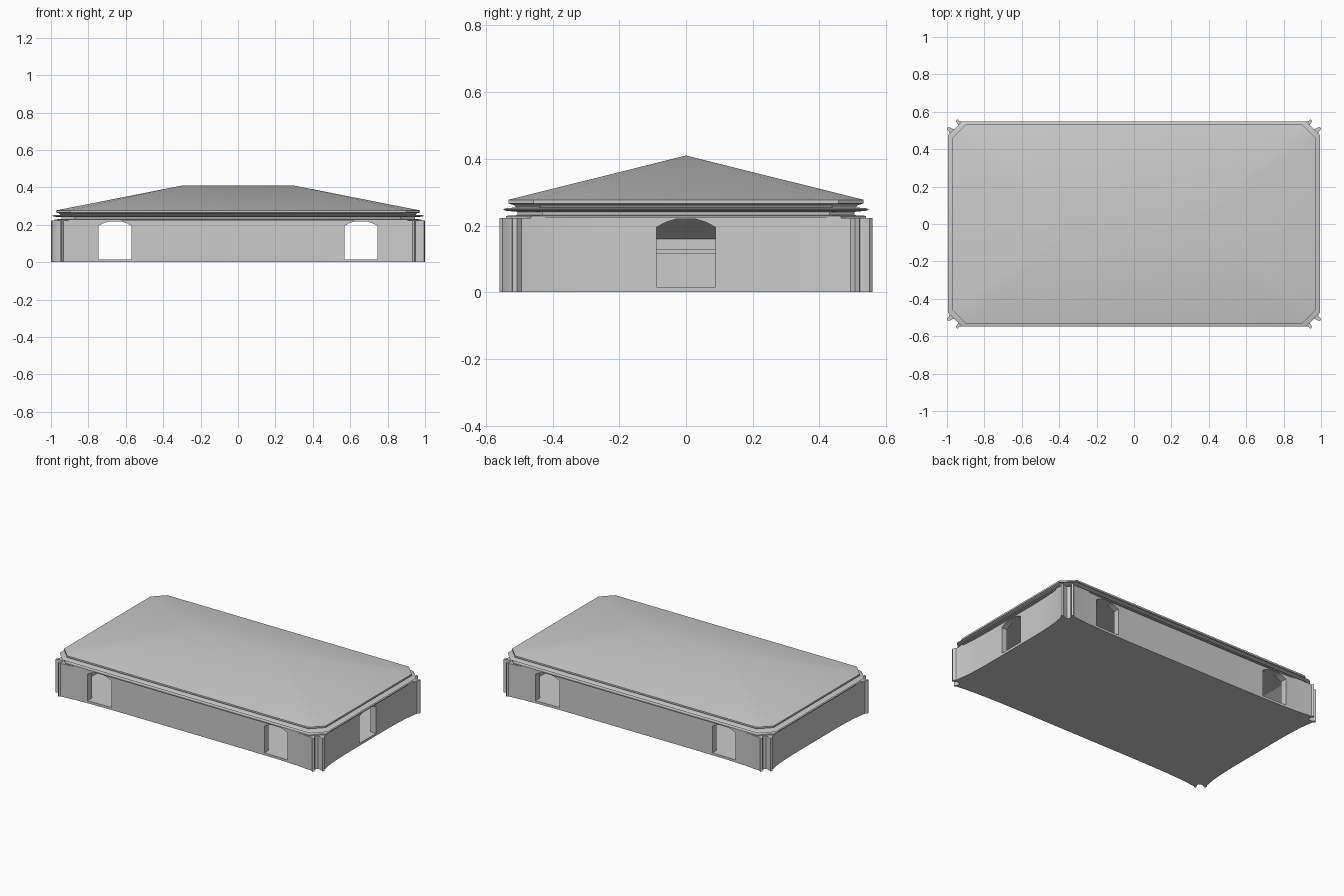
import bpy, bmesh
from math import radians

if "Cube" in bpy.data.objects:
    bpy.data.objects.remove(bpy.data.objects["Cube"])


def make(name, bm):
    bmesh.ops.remove_doubles(bm, verts=bm.verts, dist=1e-5)
    bmesh.ops.recalc_face_normals(bm, faces=bm.faces)
    me = bpy.data.meshes.new(name)
    bm.to_mesh(me)
    bm.free()
    ob = bpy.data.objects.new(name, me)
    bpy.context.collection.objects.link(ob)
    return ob


def loft(name, rings):
    """Skin a stack of equal-length closed rings and cap both ends."""
    bm = bmesh.new()
    vs = [[bm.verts.new(p) for p in r] for r in rings]
    n = len(rings[0])
    for a, b in zip(vs, vs[1:]):
        for i in range(n):
            j = (i + 1) % n
            bm.faces.new((a[i], a[j], b[j], b[i]))
    bm.faces.new(vs[0])
    if name != "roof":
        bm.faces.new(vs[-1])
    return make(name, bm)


def mirror4(q):
    """Quadrant outline (+x,+y), running from the x axis to the y axis, mirrored all round."""
    r = q[::-1]
    return (q + [(-x, y) for x, y in r] + [(-x, -y) for x, y in q] + [(x, -y) for x, y in r])


def at(outline, z):
    return [(x, y, z) for x, y in outline]


def octagon(x, y, c=0.075):
    return mirror4([(x, y - c), (x - c, y)])


def smooth(ob):
    bpy.ops.object.select_all(action='DESELECT')
    bpy.context.view_layer.objects.active = ob
    ob.select_set(True)
    bpy.ops.object.shade_smooth_by_angle(angle=radians(30))


def cut(target, cutter):
    m = target.modifiers.new("cut", 'BOOLEAN')
    m.operation = 'DIFFERENCE'
    m.solver = 'EXACT'
    m.object = cutter
    bpy.context.view_layer.objects.active = target
    bpy.ops.object.modifier_apply(modifier=m.name)
    bpy.data.objects.remove(cutter)


# Walls: gently concave sides flaring into pointed fins at each notched corner
side_x = [(0.965 + 0.022 * (t / 6) ** 5, 0.49 * t / 6 + 0.004) for t in range(7)]
side_y = [(0.93 * t / 8 + 0.004, 0.53 + 0.02 * (t / 8) ** 6) for t in range(8, -1, -1)]
corner = [(1.0, 0.507), (0.994, 0.52), (0.965, 0.507), (0.952, 0.507), (0.938, 0.522),
          (0.94, 0.53), (0.953, 0.55), (0.944, 0.56)]
plan = mirror4(side_x + corner + side_y)
walls = loft("walls", [at(plan, 0), at(plan, 0.222)])

# Hollow hall
room = octagon(0.925, 0.49, 0.06)
cut(walls, loft("room_cutter", [at(room, 0.016), at(room, 0.3)]))

# Doorways with faceted arches: two through front and back, one in the right end
arch = [(-0.088, 0.016), (0.088, 0.016), (0.088, 0.195), (0.06, 0.21), (0.03, 0.219),
        (-0.03, 0.219), (-0.06, 0.21), (-0.088, 0.195)]
for s in (-1, 1):
    cut(walls, loft("door_cutter", [[(s * 0.657 + u, y, z) for u, z in arch] for y in (-0.7, 0.7)]))
cut(walls, loft("door_cutter", [[(x, u, z) for u, z in arch] for x in (0.7, 1.2)]))
smooth(walls)

# Sloped lining and ledge on the inner left end wall
lining = [(-0.93, 0.115), (-0.91, 0.115), (-0.91, 0.13), (-0.925, 0.13), (-0.925, 0.16),
          (-0.80, 0.224), (-0.93, 0.224)]
loft("end_wall_lining", [[(x, y, z) for x, z in lining] for y in (-0.47, 0.47)])

# Cornice: stacked chamfered mouldings
profile = [(0.98, 0.54, 0.222), (0.98, 0.54, 0.229), (0.945, 0.505, 0.231), (0.945, 0.505, 0.241),
           (0.985, 0.54, 0.244), (0.995, 0.549, 0.248), (0.985, 0.54, 0.252), (0.95, 0.51, 0.254),
           (0.955, 0.515, 0.261), (0.972, 0.532, 0.266)]
cornice = loft("cornice", [at(octagon(x, y), z) for x, y, z in profile])
smooth(cornice)

# Hipped roof with a short ridge
eave = octagon(0.973, 0.533)
ridge = [(0.3 if x > 0 else -0.3, 0) for x, y in eave]
bm_rings = [at(eave, 0.266), at(eave, 0.277)]
bm = bmesh.new()
low, high = [[bm.verts.new(p) for p in r] for r in bm_rings]
ends = {s: bm.verts.new((s * 0.3, 0, 0.41)) for s in (-1, 1)}
for i in range(8):
    j = (i + 1) % 8
    bm.faces.new((low[i], low[j], high[j], high[i]))
    a, b = (ends[1 if v.co.x > 0 else -1] for v in (high[i], high[j]))
    bm.faces.new((high[i], high[j], a) if a is b else (high[i], high[j], b, a))
bm.faces.new(low)
smooth(make("roof", bm))
